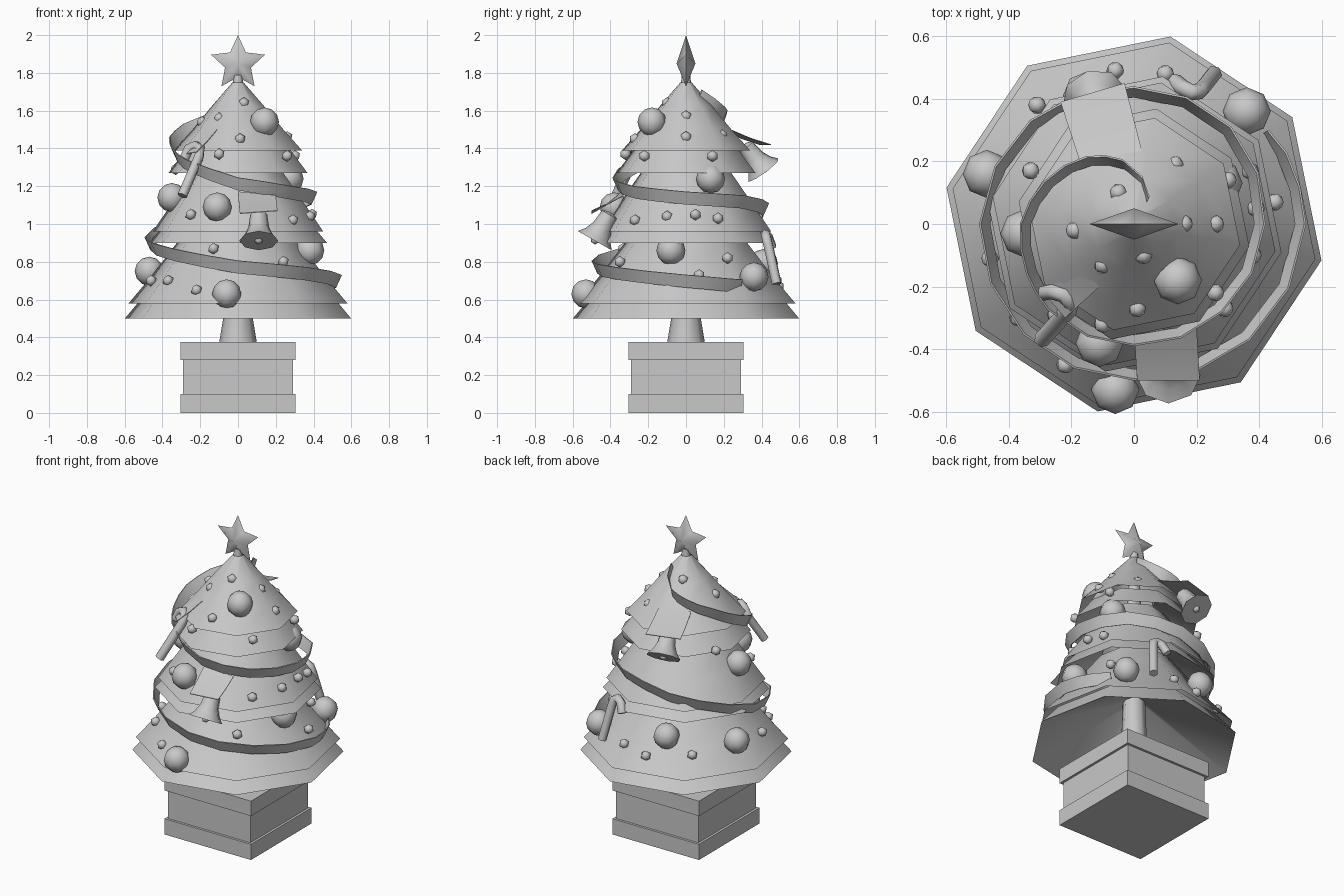
import bpy, bmesh, math
from math import cos, sin, pi, radians
from mathutils import Vector

if "Cube" in bpy.data.objects:
    bpy.data.objects.remove(bpy.data.objects["Cube"])

grey = bpy.data.materials.new("plain_grey")
grey.diffuse_color = (0.58, 0.58, 0.58, 1)
grey.use_nodes = True
grey.node_tree.nodes["Principled BSDF"].inputs["Base Color"].default_value = grey.diffuse_color


def finish(name, bm, angle=None, normals=True):
    if normals:
        bmesh.ops.recalc_face_normals(bm, faces=bm.faces[:])
    me = bpy.data.meshes.new(name)
    bm.to_mesh(me)
    bm.free()
    me.materials.append(grey)
    ob = bpy.data.objects.new(name, me)
    bpy.context.collection.objects.link(ob)
    if angle:
        bpy.ops.object.select_all(action='DESELECT')
        ob.select_set(True)
        bpy.context.view_layer.objects.active = ob
        bpy.ops.object.shade_smooth_by_angle(angle=radians(angle))
    return ob


def loft(bm, rings, close=True, caps=False):
    """Skin a list of point rings with quads."""
    vs = [[bm.verts.new(p) for p in r] for r in rings]
    n = len(vs[0])
    for a, b in zip(vs, vs[1:]):
        for i in range(n if close else n - 1):
            j = (i + 1) % n
            bm.faces.new((a[i], a[j], b[j], b[i]))
    if caps:
        bm.faces.new(vs[0][::-1])
        bm.faces.new(vs[-1])


def turned(bm, profile, start, axis, sides=8, turn=0, caps=False):
    """Lathe (radius, distance) pairs along any axis."""
    q = Vector(axis).normalized().to_track_quat('Z', 'Y')
    loft(bm, [[Vector(start) + q @ Vector((r * cos(turn + 2 * pi * i / sides),
               r * sin(turn + 2 * pi * i / sides), h)) for i in range(sides)]
              for r, h in profile], caps=caps)


def box(bm, half, z0, z1):
    loft(bm, [[(x * half, y * half, z) for x, y in ((-1, -1), (1, -1), (1, 1), (-1, 1))]
              for z in (z0, z1)], caps=True)


# Square pot with base and rim
bm = bmesh.new()
for half, z0, z1 in ((.305, 0, .1), (.29, .1, .28), (.305, .28, .375)):
    box(bm, half, z0, z1)
finish("pot", bm)

# Tapered trunk
bm = bmesh.new()
turned(bm, [(.1, .37), (.075, .52), (.03, 1.72), (.022, 1.79)], (0, 0, 0), (0, 0, 1), caps=True)
finish("trunk", bm, 50)

# Branch tiers: a lower skirt with a hollow conical underside, and a main cone above it
tiers = {
    "bottom": ([(.05, .8), (.61, .5), (.5, .63)],
               [(.59, .58), (.47, .72), (.33, .9), (.22, 1.05)]),
    "middle": ([(.2, 1.09), (.48, .9), (.37, 1.03)],
               [(.46, .96), (.37, 1.09), (.28, 1.22), (.18, 1.36)]),
    "top": ([(.12, 1.44), (.375, 1.27), (.27, 1.41)],
            [(.345, 1.39), (.245, 1.5), (.14, 1.625), (.03, 1.75)]),
}
for name, shells in tiers.items():
    bm = bmesh.new()
    for prof in shells:
        turned(bm, prof, (0, 0, 0), (0, 0, 1), turn=radians(-11))
    finish(name + "_branches", bm, 60, normals=False)

# Five-pointed faceted star
bm = bmesh.new()
rim = []
for i in range(10):
    r = .15 if i % 2 == 0 else .072
    a = pi / 2 + i * pi / 5
    rim.append(bm.verts.new((r * cos(a), 0, 1.85 + r * sin(a))))
for y in (-.05, .05):
    tip = bm.verts.new((0, y, 1.85))
    for i in range(10):
        bm.faces.new((rim[i], rim[(i + 1) % 10], tip))
finish("star", bm, 75)

# Garland ribbon winding down the tree, flaring outward: (degrees, radius, height)
path = [(60, .08, 1.68), (100, .19, 1.59), (125, .245, 1.555), (155, .3, 1.5), (180, .345, 1.43),
        (205, .36, 1.36), (225, .37, 1.31), (270, .37, 1.215), (315, .38, 1.17), (360, .4, 1.14),
        (405, .42, 1.12), (450, .42, 1.08), (495, .45, 1.0), (540, .475, .9), (585, .48, .84),
        (630, .48, .775), (675, .505, .74), (720, .53, .7), (745, .52, .68), (765, .49, .67)]
rings = []
for (a0, r0, z0), (a1, r1, z1) in zip(path, path[1:]):
    for t in (0, .5):
        a, r, z = radians(a0 + (a1 - a0) * t), r0 + (r1 - r0) * t, z0 + (z1 - z0) * t
        rings.append([(cos(a) * (r + dr), sin(a) * (r + dr), z + dz) for dr, dz in
                      ((-.016, -.035), (-.01, -.037), (.02, .03), (.014, .032))])
bm = bmesh.new()
loft(bm, rings, caps=True)
finish("garland", bm, 35)

# Large baubles
baubles = [(.14, -.18, 1.54), (-.11, -.38, 1.09), (-.35, -.03, 1.14), (-.06, -.53, .63),
           (-.47, .16, .75), (.38, -.08, .86), (.27, .13, 1.24), (.36, .36, .72), (-.15, .41, .79)]
bm = bmesh.new()
for p in baubles:
    v = bmesh.ops.create_uvsphere(bm, u_segments=8, v_segments=6, radius=.077)["verts"]
    bmesh.ops.translate(bm, verts=v, vec=p)
finish("baubles", bm, 60)

# Small beads
beads = [(.03, -.1, 1.64), (-.1, -.13, 1.56), (.01, -.27, 1.45), (.16, 0, 1.57), (.26, 0, 1.46),
         (.13, .19, 1.47), (-.05, .1, 1.64), (-.19, -.02, 1.54), (.26, -.22, 1.36),
         (.3, .14, 1.36), (-.1, -.32, 1.37), (.38, -.1, 1.04), (.39, .05, 1.05), (.37, .17, 1.03),
         (.29, -.27, 1.02), (-.25, -.29, 1.05), (-.13, -.33, .87), (.24, -.35, .8),
         (-.22, -.45, .65), (-.37, -.3, .7), (.45, .07, .73), (.36, .22, .82), (-.06, .49, .67),
         (.1, .48, .7), (-.46, -.11, .7), (-.31, .38, .7), (-.33, .17, 1.29)]
bm = bmesh.new()
for p in beads:
    v = bmesh.ops.create_icosphere(bm, subdivisions=1, radius=.031)["verts"]
    bmesh.ops.translate(bm, verts=v, vec=p)
finish("beads", bm, 50)

# Bells with closed mouths and small clappers
bells = [((.11, -.4, 1.06), (0, -.09, -.16)), ((-.1, .31, 1.42), (-.03, .11, -.15))]
for i, (top, axis) in enumerate(bells):
    bm = bmesh.new()
    turned(bm, [(.02, 0), (.045, .012), (.055, .09), (.075, .135), (.103, .17)],
           top, axis, caps=True)
    c = Vector(top) + Vector(axis).normalized() * .165
    v = bmesh.ops.create_icosphere(bm, subdivisions=1, radius=.025)["verts"]
    bmesh.ops.translate(bm, verts=v, vec=c)
    finish("bell_%d" % (i + 1), bm, 50)

# Bow cards: thin bent sheets above the bells and the upper cane
cards = [
    [(0, -.34, 1.17), (.2, -.33, 1.15), (.21, -.5, 1.07), (.01, -.5, 1.055)],
    [(.025, .235, 1.5), (-.17, .19, 1.5), (-.235, .39, 1.42), (-.03, .45, 1.42)],
    [(-.18, -.13, 1.51), (-.11, -.2, 1.5), (-.22, -.3, 1.38), (-.29, -.22, 1.37)],
]
for i, c in enumerate(cards):
    a, b, d, e = map(Vector, c)
    sag = Vector((0, 0, .006))
    rows = []
    for t in (0, .5, 1):
        mid = -sag if t == .5 else sag * 0
        rows.append([a.lerp(e, t) + mid, b.lerp(d, t) + mid])
    bm = bmesh.new()
    loft(bm, [[p + o for p, o in zip((r[0], r[1], r[1], r[0]),
              (Vector((0, 0, .002)),) * 2 + (Vector((0, 0, -.002)),) * 2)] for r in rows], caps=True)
    finish("bow_card_%d" % (i + 1), bm, 30)

# Candy canes: tube along a hooked path
canes = [[(-.295, -.37, 1.15), (-.205, -.27, 1.36), (-.2, -.25, 1.4), (-.225, -.225, 1.415),
          (-.26, -.215, 1.4), (-.285, -.22, 1.345)],
         [(.255, .48, .685), (.22, .435, .89), (.21, .425, .93), (.185, .42, .945),
          (.155, .435, .93), (.13, .455, .875)]]
for i, pts in enumerate(canes):
    pts = [Vector(p) for p in pts]
    side = (pts[1] - pts[0]).cross(pts[-1] - pts[1]).normalized()
    rings = []
    for k, p in enumerate(pts):
        t = (pts[min(k + 1, len(pts) - 1)] - pts[max(k - 1, 0)]).normalized()
        u = t.cross(side).normalized()
        w = t.cross(u)
        rings.append([p + .027 * (u * cos(j * pi / 3) + w * sin(j * pi / 3)) for j in range(6)])
    bm = bmesh.new()
    loft(bm, rings, caps=True)
    finish("candy_cane_%d" % (i + 1), bm, 70)
